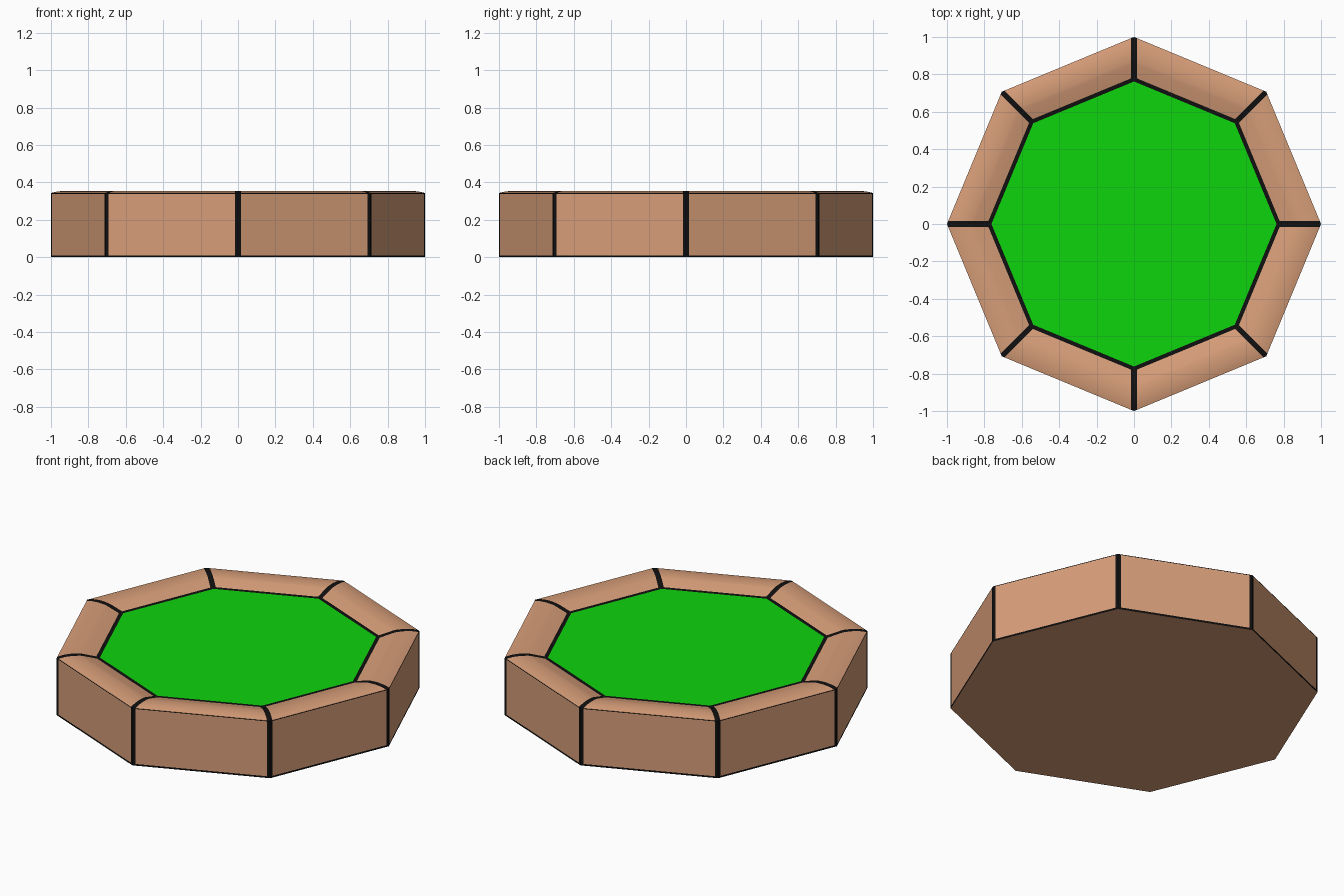
import bpy, bmesh, math
from mathutils import Vector

cube = bpy.data.objects.get("Cube")
if cube:
    bpy.data.objects.remove(cube)

SIDES = 8
SEAM = 0.016      # half width of the dark seams, measured along an edge
FELT_Z = 0.326


def material(name, color):
    m = bpy.data.materials.new(name)
    m.use_nodes = True
    m.diffuse_color = (*color, 1)
    bsdf = next(n for n in m.node_tree.nodes if n.type == 'BSDF_PRINCIPLED')
    bsdf.inputs["Base Color"].default_value = (*color, 1)
    bsdf.inputs["Roughness"].default_value = 0.8
    return m


tan = material("tan wood", (0.68, 0.34, 0.19))
black = material("black trim", (0.005, 0.005, 0.005))
green = material("green felt", (0.004, 0.66, 0.004))


def corner(i, r, z):
    a = math.tau * i / SIDES
    return Vector((r * math.cos(a), r * math.sin(a), z))


def finish(name, bm, mat):
    bmesh.ops.remove_doubles(bm, verts=bm.verts, dist=1e-5)
    mesh = bpy.data.meshes.new(name)
    bm.to_mesh(mesh)
    bm.free()
    mesh.materials.append(mat)
    ob = bpy.data.objects.new(name, mesh)
    bpy.context.collection.objects.link(ob)
    bpy.ops.object.select_all(action='DESELECT')
    ob.select_set(True)
    bpy.context.view_layer.objects.active = ob
    bpy.ops.object.shade_smooth_by_angle(angle=math.radians(30))
    return ob


def add_band(bm, profile, part):
    """Sweep an (r, z) profile round the octagon, over whole edges, panels or seams."""
    for i in range(SIDES):
        def points(r, z):
            a, b = corner(i, r, z), corner(i + 1, r, z)
            d = (b - a).normalized() * SEAM
            return [a, a + d, b - d, b]
        spans = {"whole": [(0, 3)], "panel": [(1, 2)], "seam": [(0, 1), (2, 3)]}[part]
        for low, high in zip(profile, profile[1:]):
            p, q = points(*low), points(*high)
            for s, e in spans:
                bm.faces.new([bm.verts.new(v) for v in (p[s], p[e], q[e], q[s])])


def octagon(name, r, z, mat, up=True):
    bm = bmesh.new()
    verts = [bm.verts.new(corner(i, r, z)) for i in range(SIDES)]
    bm.faces.new(verts if up else verts[::-1])
    return finish(name, bm, mat)


wall = [(1, 0.01), (1, 0.339)]
rim = [(1, 0.343), (0.985, 0.347), (0.96, 0.352), (0.925, 0.355),
       (0.88, 0.353), (0.86, 0.349), (0.785, FELT_Z + 0.001)]

# Tan side walls and padded rim
for name, profile in (("side_panels", wall), ("rim_cushions", rim)):
    bm = bmesh.new()
    add_band(bm, profile, "panel")
    finish(name, bm, tan)

# Dark seams at the corners, over walls and rim
bm = bmesh.new()
add_band(bm, wall, "seam")
add_band(bm, rim, "seam")
finish("corner_seams", bm, black)

# Dark piping: bottom edge, top edge, and around the felt
for name, profile in (("bottom_piping", [(1, 0), wall[0]]),
                      ("top_piping", [wall[-1], rim[0]]),
                      ("felt_border", [rim[-1], (0.762, FELT_Z)])):
    bm = bmesh.new()
    add_band(bm, profile, "whole")
    finish(name, bm, black)

# Playing surface and underside
octagon("felt_top", 0.762, FELT_Z, green)
octagon("underside", 1, 0, tan, up=False)
